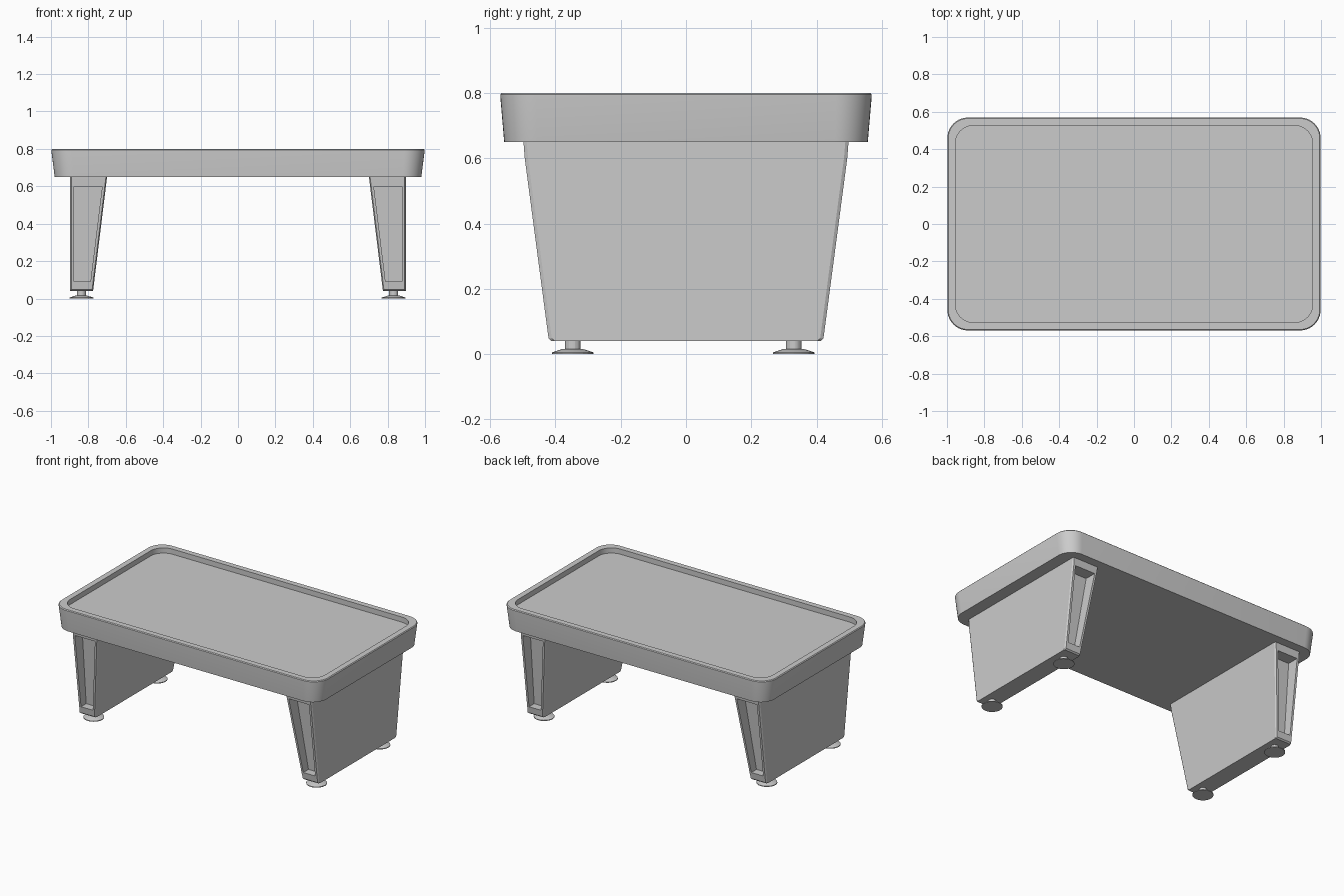
import bpy, bmesh, math

if "Cube" in bpy.data.objects:
    bpy.data.objects.remove(bpy.data.objects["Cube"])

def loft(bm, rings):
    # skin a stack of equal-sized point rings and cap both ends
    loops = [[bm.verts.new(p) for p in r] for r in rings]
    n = len(loops[0])
    bands = []
    for a, b in zip(loops, loops[1:]):
        bands.append([bm.faces.new((a[i], a[(i + 1) % n], b[(i + 1) % n], b[i])) for i in range(n)])
    bm.faces.new(loops[0][::-1])
    bm.faces.new(loops[-1])
    return bands

def finish(bm, name, angle=35):
    bmesh.ops.recalc_face_normals(bm, faces=bm.faces)
    me = bpy.data.meshes.new(name)
    bm.to_mesh(me)
    bm.free()
    ob = bpy.data.objects.new(name, me)
    bpy.context.collection.objects.link(ob)
    bpy.ops.object.select_all(action='DESELECT')
    ob.select_set(True)
    bpy.context.view_layer.objects.active = ob
    bpy.ops.object.shade_smooth_by_angle(angle=math.radians(angle))
    return ob

def rounded_rect(hx, hy, r, z, seg=10):
    pts = []
    for q, (sx, sy) in enumerate(((1, 1), (-1, 1), (-1, -1), (1, -1))):
        for k in range(seg + 1):
            a = math.pi / 2 * (q + k / seg)
            pts.append((sx * (hx - r) + r * math.cos(a), sy * (hy - r) + r * math.sin(a), z))
    return pts

# Tray-shaped table top with raised rim
bm = bmesh.new()
loft(bm, [rounded_rect(0.98, 0.557, 0.10, 0.65),
          rounded_rect(0.998, 0.569, 0.11, 0.79),
          rounded_rect(0.998, 0.569, 0.11, 0.795),
          rounded_rect(0.993, 0.564, 0.105, 0.80),
          rounded_rect(0.955, 0.526, 0.095, 0.80),
          rounded_rect(0.955, 0.526, 0.095, 0.765)])
finish(bm, "table_top")

# Slab legs: tapered, chamfered ends with a recessed panel front and back
def leg(name, s):
    levels = [(0.04, 0.412), (0.048, 0.421), (0.092, 0.427), (0.60, 0.494), (0.65, 0.498)]
    rings = []
    for z, y in levels:
        xo, xi = 0.897, 0.775 - 0.075 * (z - 0.04) / 0.61
        half = [(xo, y - 0.01), (xo - 0.006, y), (xo - 0.02, y),
                (xi + 0.02, y), (xi + 0.006, y), (xi, y - 0.01)]
        section = half + [(x, -v) for x, v in reversed(half)]
        rings.append([(s * x, v, z) for x, v in section])
    bm = bmesh.new()
    bands = loft(bm, rings)
    bmesh.ops.recalc_face_normals(bm, faces=bm.faces)
    panels = [bands[2][2], bands[2][8]]
    for f in bmesh.ops.extrude_discrete_faces(bm, faces=panels)['faces']:
        for v in f.verts:
            depth = 0.08 if v.co.z > 0.3 else 0.055
            v.co.y -= math.copysign(depth, v.co.y)
    finish(bm, name, 5)

leg("right_leg", 1)
leg("left_leg", -1)

# Levelling feet: disc, shallow cone and stem
def foot(name, cx, cy, seg=24):
    profile = [(0.064, 0.0), (0.064, 0.005), (0.033, 0.015), (0.024, 0.016), (0.024, 0.045)]
    ang = [2 * math.pi * i / seg for i in range(seg)]
    bm = bmesh.new()
    loft(bm, [[(cx + r * math.cos(a), cy + r * math.sin(a), z) for a in ang] for r, z in profile])
    finish(bm, name, 15)

for side, cx in (("left", -0.837), ("right", 0.832)):
    for end, cy in (("front", -0.347), ("back", 0.33)):
        foot(f"{end}_{side}_foot", cx, cy)
